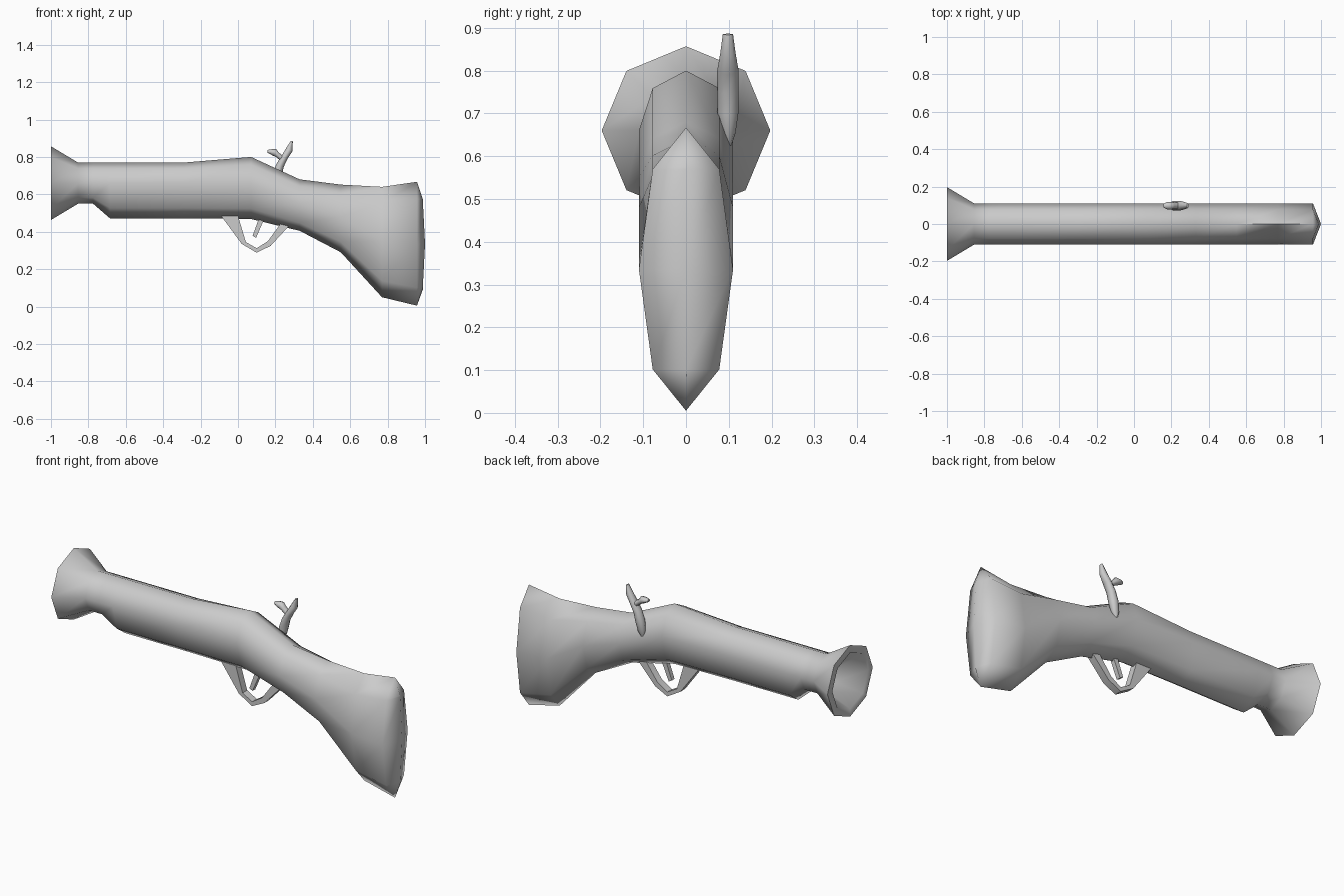
import bpy
import bmesh
import math
from mathutils import Vector

cube = bpy.data.objects.get("Cube")
if cube:
    bpy.data.objects.remove(cube)

grey = bpy.data.materials.new("plain_grey")
grey.use_nodes = True
GREY = (0.6, 0.6, 0.6, 1)
grey.diffuse_color = GREY
grey.node_tree.nodes["Principled BSDF"].inputs["Base Color"].default_value = GREY


def finish(name, bm, angle):
    """Clean the mesh, link it and smooth it up to the given angle."""
    bmesh.ops.remove_doubles(bm, verts=bm.verts, dist=0.0005)
    bmesh.ops.recalc_face_normals(bm, faces=bm.faces)
    mesh = bpy.data.meshes.new(name)
    bm.to_mesh(mesh)
    bm.free()
    mesh.materials.append(grey)
    obj = bpy.data.objects.new(name, mesh)
    bpy.context.collection.objects.link(obj)
    bpy.ops.object.select_all(action='DESELECT')
    obj.select_set(True)
    bpy.context.view_layer.objects.active = obj
    bpy.ops.object.shade_smooth_by_angle(angle=math.radians(angle))
    return obj


def loft(name, rings, angle, cap_start=True, cap_end=True):
    """Skin a list of equally sized closed rings."""
    bm = bmesh.new()
    loops = [[bm.verts.new(p) for p in ring] for ring in rings]
    n = len(loops[0])
    for a, b in zip(loops, loops[1:]):
        for i in range(n):
            j = (i + 1) % n
            bm.faces.new((a[i], a[j], b[j], b[i]))
    if cap_start:
        bm.faces.new(loops[0])
    if cap_end:
        bm.faces.new(loops[-1])
    return finish(name, bm, angle)


def octagon(x, top, mid, bottom, half_width):
    """Upright eight-sided section whose halves stretch separately."""
    ring = []
    for i in range(8):
        a = i * math.pi / 4
        c = math.cos(a)
        reach = top - mid if c > 0 else mid - bottom
        ring.append((x, math.sin(a) * half_width, mid + c * reach))
    return ring


def plate(name, outline, half_width):
    """Extrude an x-z outline across y."""
    rings = [[(x, y, z) for x, z in outline] for y in (-half_width, half_width)]
    return loft(name, rings, 30)


def horn(name, y, points):
    """Tapered tube through (x, z, thickness, half width) points."""
    rings = []
    for i, (x, z, r, w) in enumerate(points):
        p, q = points[max(i - 1, 0)], points[min(i + 1, len(points) - 1)]
        side = Vector((q[1] - p[1], 0, p[0] - q[0])).normalized()
        rings.append([Vector((x, y + w * math.sin(a), z)) + side * r * math.cos(a)
                      for a in (k * math.pi / 4 for k in range(8))])
    return loft(name, rings, 60)


# Barrel and stock: hollow bore, flared muzzle, fore-end, wrist, butt
AXIS, W = 0.66, 0.11
sections = [octagon(x, AXIS + r, AXIS, AXIS - r, r)
            for x, r in ((-0.86, 0.095), (-1, 0.155), (-1, 0.197), (-0.855, W), (-0.775, W))]
profile = [(-0.685, 0.77, 0.66, 0.472), (-0.29, 0.77, 0.66, 0.472),
           (0.07, 0.80, 0.66, 0.468), (0.33, 0.68, 0.55, 0.405),
           (0.55, 0.652, 0.48, 0.29), (0.77, 0.64, 0.35, 0.05),
           (0.957, 0.667, 0.335, 0.005)]
sections += [octagon(x, t, m, b, W) for x, t, m, b in profile]

# Butt plate: close the last section onto a bowed centre ridge
ridge = []
for x, y, z in sections[-1]:
    z = min(max(z, 0.09), 0.575)
    ridge.append((1 if 0.2 < z < 0.5 else 0.988, 0, z))
bm_sections = sections + [ridge]
loft("barrel_and_stock", bm_sections, 75, cap_end=False)

# Trigger guard and trigger
plate("trigger_guard", [(-0.09, 0.485), (0.02, 0.335), (0.10, 0.288), (0.175, 0.325),
                        (0.29, 0.45), (0.24, 0.46), (0.16, 0.35), (0.10, 0.312),
                        (0.042, 0.345), (0.0, 0.485)], 0.02)
plate("trigger", [(0.078, 0.378), (0.097, 0.368), (0.145, 0.48), (0.115, 0.48)], 0.012)

# Hammer with its forward jaw
HAMMER_Y = 0.098
horn("hammer", HAMMER_Y, [(0.195, 0.625, 0.008, 0.008), (0.2, 0.655, 0.022, 0.018),
                          (0.21, 0.705, 0.025, 0.025), (0.225, 0.755, 0.021, 0.025),
                          (0.25, 0.80, 0.018, 0.025), (0.275, 0.84, 0.019, 0.018),
                          (0.288, 0.885, 0.005, 0.012)])
horn("hammer_jaw", HAMMER_Y, [(0.245, 0.785, 0.014, 0.018), (0.21, 0.812, 0.014, 0.018),
                              (0.195, 0.825, 0.02, 0.021), (0.175, 0.828, 0.013, 0.019),
                              (0.158, 0.83, 0.008, 0.01)])
